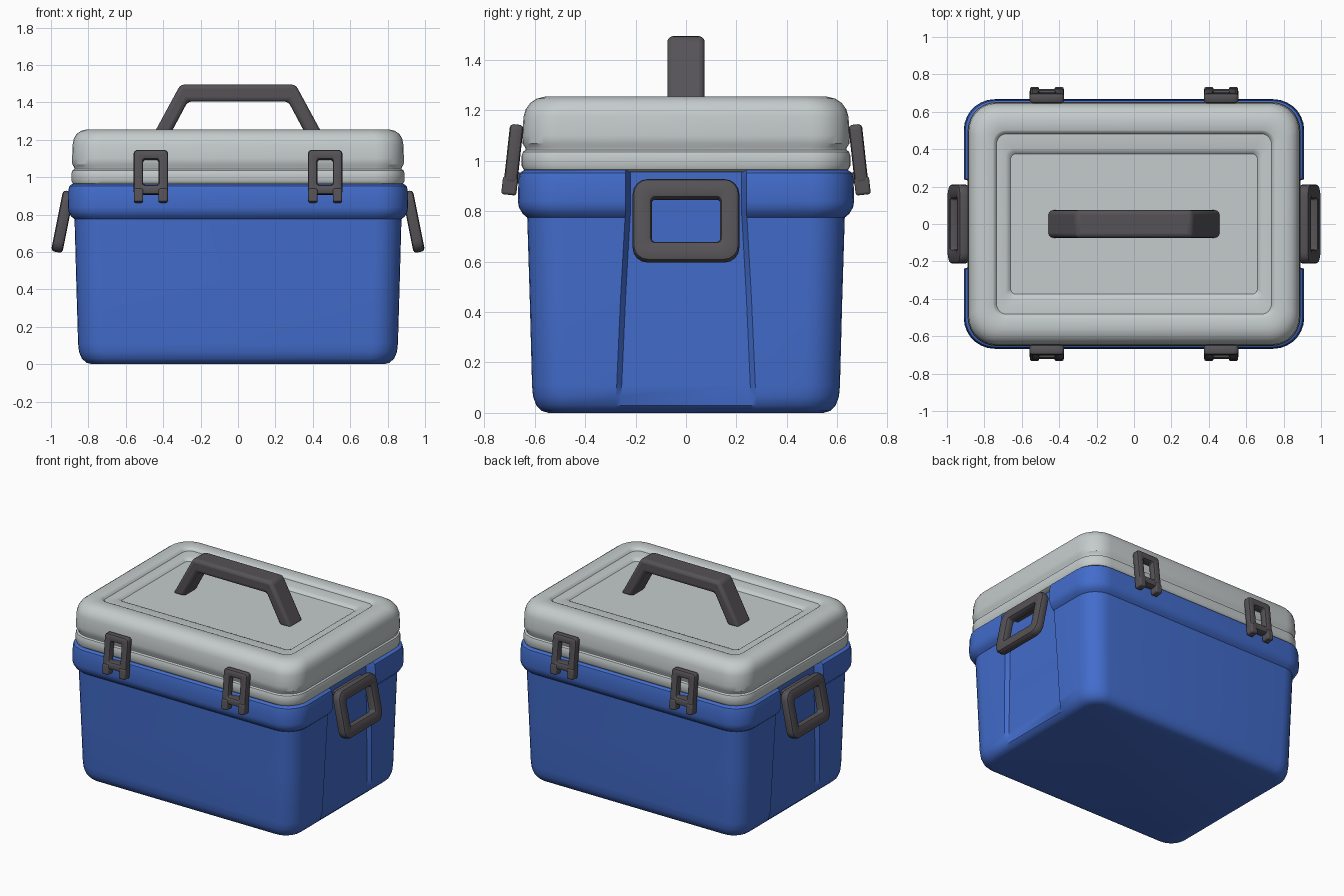
import bpy, bmesh, math
from mathutils import Vector, Matrix

if "Cube" in bpy.data.objects:
    bpy.data.objects.remove(bpy.data.objects["Cube"])


def material(name, rgb):
    m = bpy.data.materials.new(name)
    m.diffuse_color = (*rgb, 1)
    m.use_nodes = True
    m.node_tree.nodes["Principled BSDF"].inputs["Base Color"].default_value = m.diffuse_color
    return m


BLUE = material("cooler blue", (0.055, 0.15, 0.60))
LID = material("pale grey", (0.56, 0.60, 0.60))
DARK = material("dark grey", (0.092, 0.085, 0.095))


def finish(name, bm, mat, bevel=0.0, angle=35):
    bmesh.ops.recalc_face_normals(bm, faces=bm.faces)
    me = bpy.data.meshes.new(name)
    bm.to_mesh(me)
    bm.free()
    me.materials.append(mat)
    ob = bpy.data.objects.new(name, me)
    bpy.context.collection.objects.link(ob)
    if bevel:
        b = ob.modifiers.new("bevel", 'BEVEL')
        b.width, b.segments, b.limit_method = bevel, 3, 'ANGLE'
    bpy.ops.object.select_all(action='DESELECT')
    ob.select_set(True)
    bpy.context.view_layer.objects.active = ob
    bpy.ops.object.shade_smooth_by_angle(angle=math.radians(angle))
    return ob


def ring(z, hx, hy, r, inset=None, w=0.0, seg=7):
    """Rounded rectangle; optional recess of half width w in both x sides."""
    pts = []
    for q, (sx, sy) in enumerate([(1, 1), (-1, 1), (-1, -1), (1, -1)]):
        for i in range(seg + 1):
            a = math.pi / 2 * (q + i / seg)
            pts.append(Vector((sx * (hx - r) + r * math.cos(a),
                               sy * (hy - r) + r * math.sin(a), z)))
        if inset is not None and q in (1, 3):
            s = sx
            for y, d in ((w + 0.02, 0), (w, inset), (-w, inset), (-w - 0.02, 0)):
                pts.append(Vector((s * (hx - d), -s * y, z)) if q == 3
                           else Vector((s * (hx - d), y, z)))
            if q == 3:
                pts[-4:] = [Vector((p.x, p.y, p.z)) for p in pts[-4:]]
    return pts


def loft(bm, rings, closed=False, matrix=Matrix()):
    vs = [[bm.verts.new(matrix @ p) for p in r] for r in rings]
    n = len(vs[0])
    for k in range(len(vs) if closed else len(vs) - 1):
        a, b = vs[k], vs[(k + 1) % len(vs)]
        for i in range(n):
            j = (i + 1) % n
            bm.faces.new((a[i], a[j], b[j], b[i]))
    if not closed:
        bm.faces.new(vs[0][::-1])
        bm.faces.new(vs[-1])


def box(bm, centre, size, matrix=Matrix()):
    bmesh.ops.create_cube(bm, size=1, matrix=matrix @ Matrix.Translation(centre)
                          @ Matrix.Diagonal((*size, 1)))


def frame(bm, hu, hv, r, bar, ht, matrix):
    """Closed rectangular frame with a rounded bar section."""
    c = min(ht, bar / 2) * 0.55
    section = [(0, ht - c), (c * 0.3, ht - c * 0.3), (c, ht),
               (bar - c, ht), (bar - c * 0.3, ht - c * 0.3), (bar, ht - c)]
    section += [(o, -t) for o, t in reversed(section)]
    loft(bm, [ring(t, hu - o, hv - o, max(r - o * 0.6, 0.012), seg=4)
              for o, t in section], True, matrix)


def hanging(centre, out, tilt):
    """Local u sideways, v up, n outward; the lower end leans outward."""
    out = Vector(out)
    v = (Vector((0, 0, 1)) - out * tilt).normalized()
    u = v.cross(out)
    m = Matrix((u, v, out + Vector((0, 0, tilt)))).transposed()
    m.col[2].normalize()
    return Matrix.Translation(centre) @ m.to_4x4()


# Tub with overhanging rim and a shallow recess down each end
bm = bmesh.new()
tub = [(0.0, 0.78, 0.545, 0.09, 0, 0.26), (0.008, 0.81, 0.573, 0.11, 0, 0.26),
       (0.03, 0.835, 0.594, 0.13, 0.005, 0.26), (0.065, 0.85, 0.607, 0.14, 0.018, 0.258),
       (0.11, 0.855, 0.611, 0.14, 0.022, 0.255), (0.45, 0.865, 0.62, 0.14, 0.025, 0.24),
       (0.775, 0.874, 0.63, 0.14, 0.026, 0.222), (0.79, 0.892, 0.648, 0.15, 0.044, 0.22),
       (0.815, 0.906, 0.663, 0.16, 0.057, 0.22), (0.84, 0.91, 0.667, 0.165, 0.06, 0.22),
       (0.925, 0.908, 0.665, 0.165, 0.058, 0.22), (0.952, 0.902, 0.659, 0.16, 0.052, 0.22),
       (0.964, 0.885, 0.642, 0.15, 0.035, 0.22)]
loft(bm, [ring(*t) for t in tub])
finish("tub", bm, BLUE)

# Lid with a lower band, rounded shoulder and stepped top panel
bm = bmesh.new()
lid = [(0.955, 0.865, 0.625, 0.14), (0.965, 0.884, 0.644, 0.15), (0.98, 0.89, 0.652, 0.155),
       (1.02, 0.89, 0.652, 0.155), (1.036, 0.885, 0.647, 0.15), (1.043, 0.875, 0.637, 0.145),
       (1.053, 0.876, 0.638, 0.145), (1.068, 0.886, 0.648, 0.15), (1.1, 0.887, 0.649, 0.15),
       (1.175, 0.884, 0.645, 0.15), (1.205, 0.878, 0.636, 0.15), (1.23, 0.864, 0.618, 0.145),
       (1.247, 0.84, 0.592, 0.13), (1.255, 0.81, 0.56, 0.11), (1.255, 0.755, 0.502, 0.07),
       (1.25, 0.745, 0.492, 0.06), (1.236, 0.735, 0.482, 0.055), (1.236, 0.685, 0.405, 0.04),
       (1.23, 0.672, 0.387, 0.035), (1.218, 0.66, 0.375, 0.03)]
loft(bm, [ring(*t) for t in lid])
finish("lid", bm, LID)

# Top carrying handle
bm = bmesh.new()
half = [(0.465, 1.205), (0.308, 1.495)]
inner = [(0.268, 1.405), (0.375, 1.205)]
outline = half + [(-x, z) for x, z in reversed(half)]
outline += [(-x, z) for x, z in reversed(inner[::-1])][::-1][::-1][::-1] + inner
verts = [bm.verts.new((x, -0.074, z)) for x, z in outline]
face = bm.faces.new(verts)
ext = bmesh.ops.extrude_face_region(bm, geom=[face])
bmesh.ops.translate(bm, vec=(0, 0.148, 0),
                    verts=[g for g in ext["geom"] if isinstance(g, bmesh.types.BMVert)])
finish("top_handle", bm, DARK, 0.022)

# Swinging end handles with their pivot blocks
for s, side in ((1, "right"), (-1, "left")):
    bm = bmesh.new()
    frame(bm, 0.216, 0.166, 0.06, 0.078, 0.031, hanging((s * 0.937, 0, 0.762), (s, 0, 0), 0.2))
    finish(side + "_end_handle", bm, DARK)
    bm = bmesh.new()
    box(bm, (s * 0.875, 0, 0.885), (0.06, 0.3, 0.04))
    finish(side + "_handle_pivot", bm, DARK, 0.008)

# Latches on front and back: frame, two feet and a catch
for sy, end in ((-1, "front"), (1, "back")):
    for sx, side in ((1, "right"), (-1, "left")):
        m = hanging((sx * 0.466, sy * 0.684, 1.025), (0, sy, 0), 0.11)
        bm = bmesh.new()
        frame(bm, 0.093, 0.12, 0.022, 0.052, 0.027, m)
        finish(f"{end}_{side}_latch", bm, DARK)
        bm = bmesh.new()
        for u in (-0.066, 0.066):
            box(bm, (u, -0.125, 0.002), (0.05, 0.072, 0.06), m)
        box(bm, (0, -0.09, -0.025), (0.09, 0.045, 0.05), m)
        box(bm, (0, 0.09, -0.025), (0.12, 0.04, 0.04), m)
        finish(f"{end}_{side}_latch_feet", bm, DARK, 0.01)
